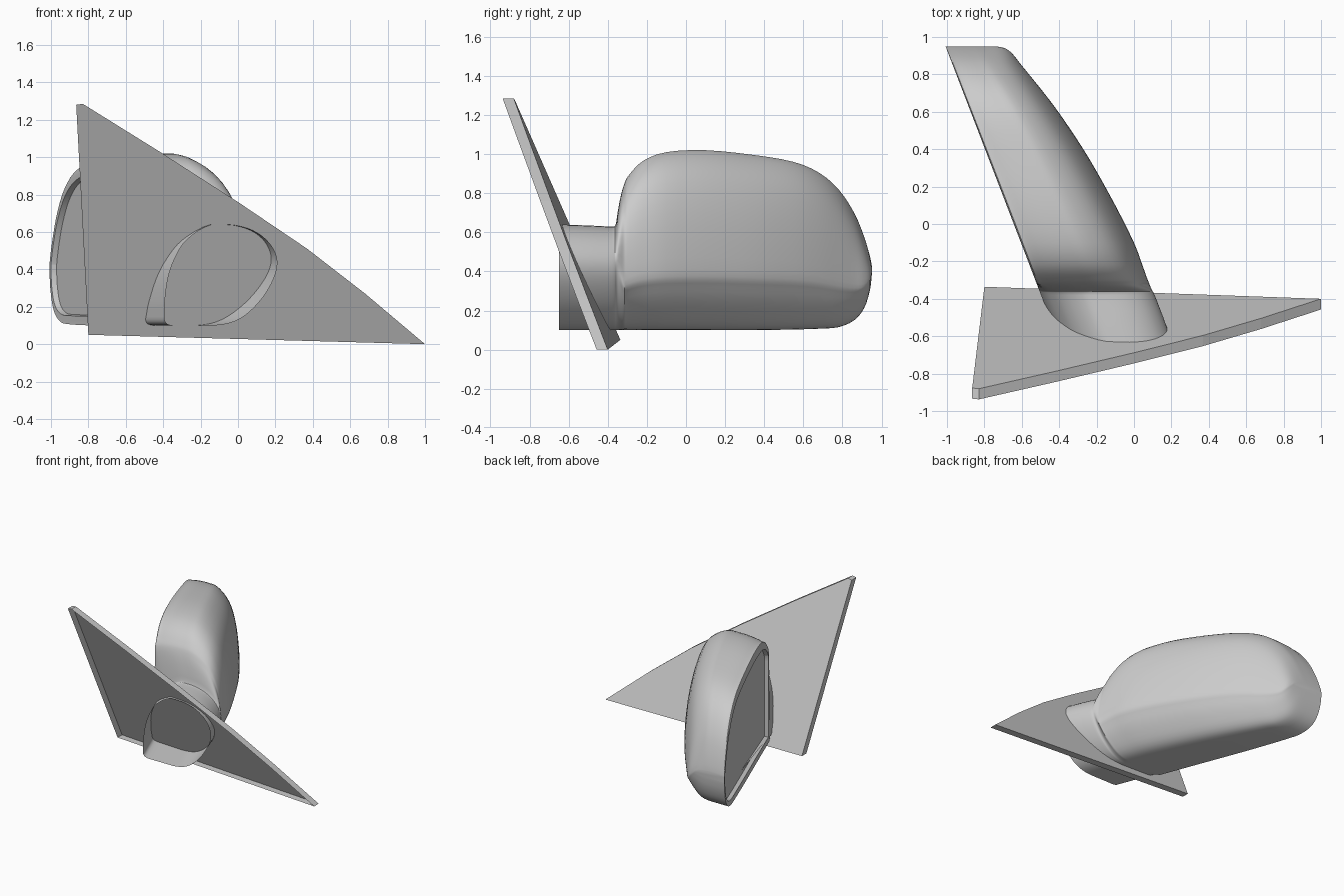
import bpy
import bmesh

cube = bpy.data.objects.get("Cube")
if cube:
    bpy.data.objects.remove(cube, do_unlink=True)

grey = bpy.data.materials.new("plain_grey")
grey.use_nodes = True
colour = (0.6, 0.6, 0.6, 1)
grey.diffuse_color = colour
grey.node_tree.nodes["Principled BSDF"].inputs["Base Color"].default_value = colour


def finish(bm, name, smooth=False):
    mesh = bpy.data.meshes.new(name)
    bm.to_mesh(mesh)
    bm.free()
    mesh.materials.append(grey)
    obj = bpy.data.objects.new(name, mesh)
    bpy.context.collection.objects.link(obj)
    if smooth:
        bpy.ops.object.select_all(action='DESELECT')
        obj.select_set(True)
        bpy.context.view_layer.objects.active = obj
        bpy.ops.object.shade_smooth_by_angle(angle=0.7)
    return obj


def spline(points, steps, closed=False):
    """Catmull-Rom resampling of tuples of any length."""
    n = len(points)
    out = []
    for i in range(n if closed else n - 1):
        ids = [i - 1, i, i + 1, i + 2]
        a, b, c, d = [points[k % n if closed else min(max(k, 0), n - 1)] for k in ids]
        for s in range(steps):
            t = s / steps
            out.append(tuple(
                q + t * (r - p) / 2 + t * t * (p - 2.5 * q + 2 * r - w / 2)
                + t ** 3 * (1.5 * (q - r) + (w - p) / 2)
                for p, q, r, w in zip(a, b, c, d)))
    if not closed:
        out.append(points[-1])
    return out


# Triangular mounting plate: a shallow tray, open at the front
outline = [(-0.80, 0.05), (-0.865, 1.28), (-0.83, 1.285), (-0.42, 1.03),
           (0.0, 0.76), (0.37, 0.51), (0.68, 0.27), (1.0, 0.0)]
bm = bmesh.new()
back = [bm.verts.new((x, -0.352 - 0.048 * x - 0.4425 * z, z)) for x, z in outline]
front = [bm.verts.new((v.co.x, v.co.y - 0.057, v.co.z)) for v in back]
bm.faces.new(back)
for i in range(len(back)):
    j = (i + 1) % len(back)
    bm.faces.new((back[j], back[i], front[i], front[j]))
bmesh.ops.recalc_face_normals(bm, faces=bm.faces)
finish(bm, "mounting_plate")

# Cross-sections, across and up, from 0 to 1: the hollow arm and the housing
STEPS = 4
arm = spline([(0, .06), (0, .2), (.03, .46), (.09, .66), (.2, .85), (.42, 1), (.68, .98),
              (.86, .89), (.97, .75), (1, .6), (.95, .42), (.83, .22), (.66, .06),
              (.45, 0), (.08, 0)], STEPS, True)
shell = spline([(0, .03), (0, .3), (0, .6), (0, .94), (.06, .98), (.3, 1), (.55, .99),
                (.8, .87), (.94, .65), (1, .34), (.95, .24), (.83, .13), (.66, .03),
                (.45, 0), (.05, 0)], STEPS, True)

# Stations along the arm and housing: y, outer x, top, bottom, blend to housing
stations = spline([
    (-.65, .21, .64, .1, 0), (-.5, .157, .635, .1, 0), (-.38, .11, .63, .1, 0),
    (-.36, .10, .64, .1, 0), (-.35, .095, .70, .1, .2), (-.335, .088, .78, .1, .6),
    (-.315, .08, .85, .1, 1), (-.29, .07, .895, .1, 1), (-.22, .045, .965, .1, 1),
    (-.1, 0, 1.01, .1, 1), (.1, -.1, 1.02, .1, 1), (.35, -.24, .995, .1, 1),
    (.55, -.37, .96, .103, 1), (.68, -.465, .905, .107, 1), (.78, -.545, .82, .115, 1),
    (.86, -.61, .70, .15, 1), (.91, -.65, .58, .21, 1), (.94, -.69, .48, .30, 1),
    (.95, -.74, .43, .38, 1)], 3)

bm = bmesh.new()
rings = []
for y, outer, top, bottom, blend in stations:
    blend = min(max(blend, 0), 1)
    inner = -0.52 - 0.384 * (y + 0.32)
    ring = []
    for k, (p, q) in enumerate(zip(arm, shell)):
        across = p[0] + (q[0] - p[0]) * blend
        up = p[1] + (q[1] - p[1]) * blend
        if blend == 1 and k <= 3 * STEPS:
            across = 0
        ring.append(bm.verts.new((inner + (outer - inner) * max(across, 0), y,
                                  bottom + (top - bottom) * min(max(up, 0), 1))))
    rings.append(ring)

glass_faces = []
count = len(arm)
for a, b in zip(rings, rings[1:]):
    for k in range(count):
        m = (k + 1) % count
        face = bm.faces.new((a[k], a[m], b[m], b[k]))
        if k < 3 * STEPS and a[0].co.y > -0.317:
            glass_faces.append(face)
bm.faces.new(rings[-1])
bmesh.ops.recalc_face_normals(bm, faces=bm.faces)

# Mirror glass, sunk behind a narrow rim
glass = bmesh.ops.dissolve_faces(bm, faces=glass_faces, use_verts=False)["region"]
bmesh.ops.inset_individual(bm, faces=glass, thickness=0.022, use_even_offset=True)
bmesh.ops.inset_individual(bm, faces=glass, thickness=0.006, depth=-0.03,
                           use_even_offset=True)
finish(bm, "mirror_housing", smooth=True)
